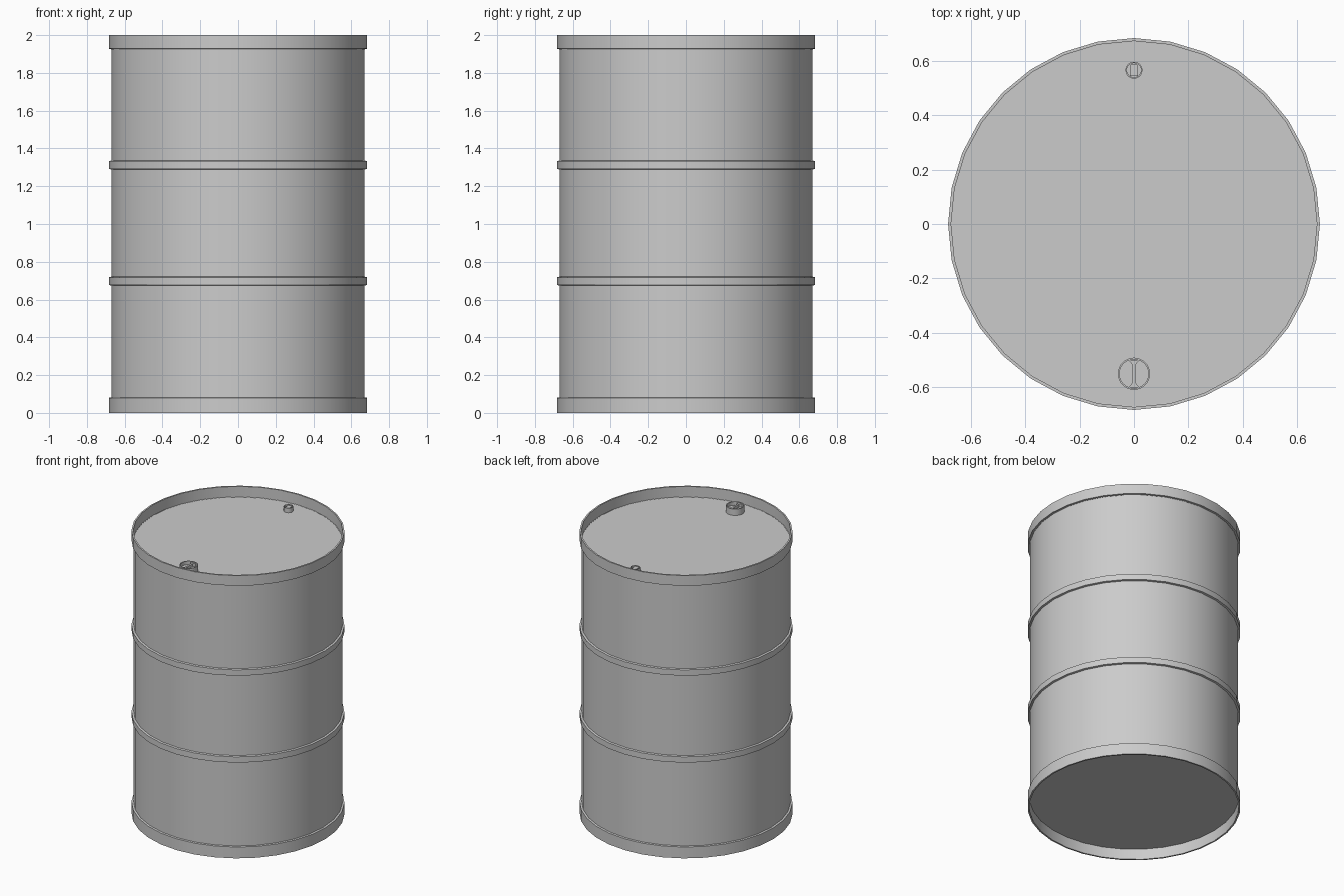
import bpy, bmesh, math

if "Cube" in bpy.data.objects:
    bpy.data.objects.remove(bpy.data.objects["Cube"])

grey = bpy.data.materials.new("steel grey")
grey.diffuse_color = (0.6, 0.6, 0.6, 1)
grey.use_nodes = True
grey.node_tree.nodes["Principled BSDF"].inputs["Base Color"].default_value = grey.diffuse_color


def finish(name, bm, loc=(0, 0, 0)):
    bmesh.ops.remove_doubles(bm, verts=bm.verts, dist=1e-5)
    bmesh.ops.recalc_face_normals(bm, faces=bm.faces)
    me = bpy.data.meshes.new(name)
    bm.to_mesh(me)
    bm.free()
    me.materials.append(grey)
    ob = bpy.data.objects.new(name, me)
    ob.location = loc
    bpy.context.collection.objects.link(ob)
    bpy.ops.object.select_all(action='DESELECT')
    ob.select_set(True)
    bpy.context.view_layer.objects.active = ob
    bpy.ops.object.shade_smooth_by_angle(angle=math.radians(30))
    return ob


def lathe(name, profile, sides, loc=(0, 0, 0)):
    """Revolve (radius, z) points; both ends are closed with flat discs."""
    bm = bmesh.new()
    rings = []
    for r, z in profile:
        rings.append([bm.verts.new((r * math.cos(2 * math.pi * i / sides),
                                    r * math.sin(2 * math.pi * i / sides), z))
                      for i in range(sides)])
    for a, b in zip(rings, rings[1:]):
        for i in range(sides):
            j = (i + 1) % sides
            bm.faces.new((a[i], a[j], b[j], b[i]))
    bm.faces.new(rings[0])
    bm.faces.new(rings[-1])
    return finish(name, bm, loc)


def prism(name, outline, z0, z1, loc):
    bm = bmesh.new()
    face = bm.faces.new([bm.verts.new((x, y, z0)) for x, y in outline])
    ext = bmesh.ops.extrude_face_region(bm, geom=[face], use_keep_orig=True)
    for v in ext["geom"]:
        if isinstance(v, bmesh.types.BMVert):
            v.co.z = z1
    return finish(name, bm, loc)


# Drum: recessed base, rims, two hoops and recessed lid in one profile
R, B, I, LID = 0.683, 0.670, 0.672, 1.925
profile = [(I, 0.075), (I, 0), (R, 0), (R, 0.08), (B, 0.082)]
for z in (0.674, 1.289):
    profile += [(B, z), (R, z + 0.003), (R, z + 0.044), (B, z + 0.047)]
profile += [(B, 1.926), (R, 1.928), (R, 2), (I, 2), (I, LID)]
lathe("drum_body", profile, 32)

# Large bung with a flared grip bar across its hollow
big = (0, -0.55, LID)
lathe("large_bung", [(0.059, -0.005), (0.059, 0.045), (0.053, 0.045), (0.053, 0.02)], 32, big)
half = [(0.02, -0.05), (0.006, -0.034), (0.006, 0.034), (0.02, 0.05)]
prism("large_bung_grip", half + [(-x, y) for x, y in reversed(half)], 0.018, 0.04, big)

# Small bung with a straight grip bar
small = (0, 0.565, LID)
lathe("small_bung", [(0.031, -0.005), (0.031, 0.032), (0.026, 0.032), (0.026, 0.014)], 24, small)
half = [(0.015, -0.022), (0.015, 0.022)]
prism("small_bung_grip", half + [(-x, y) for x, y in reversed(half)], 0.012, 0.027, small)
